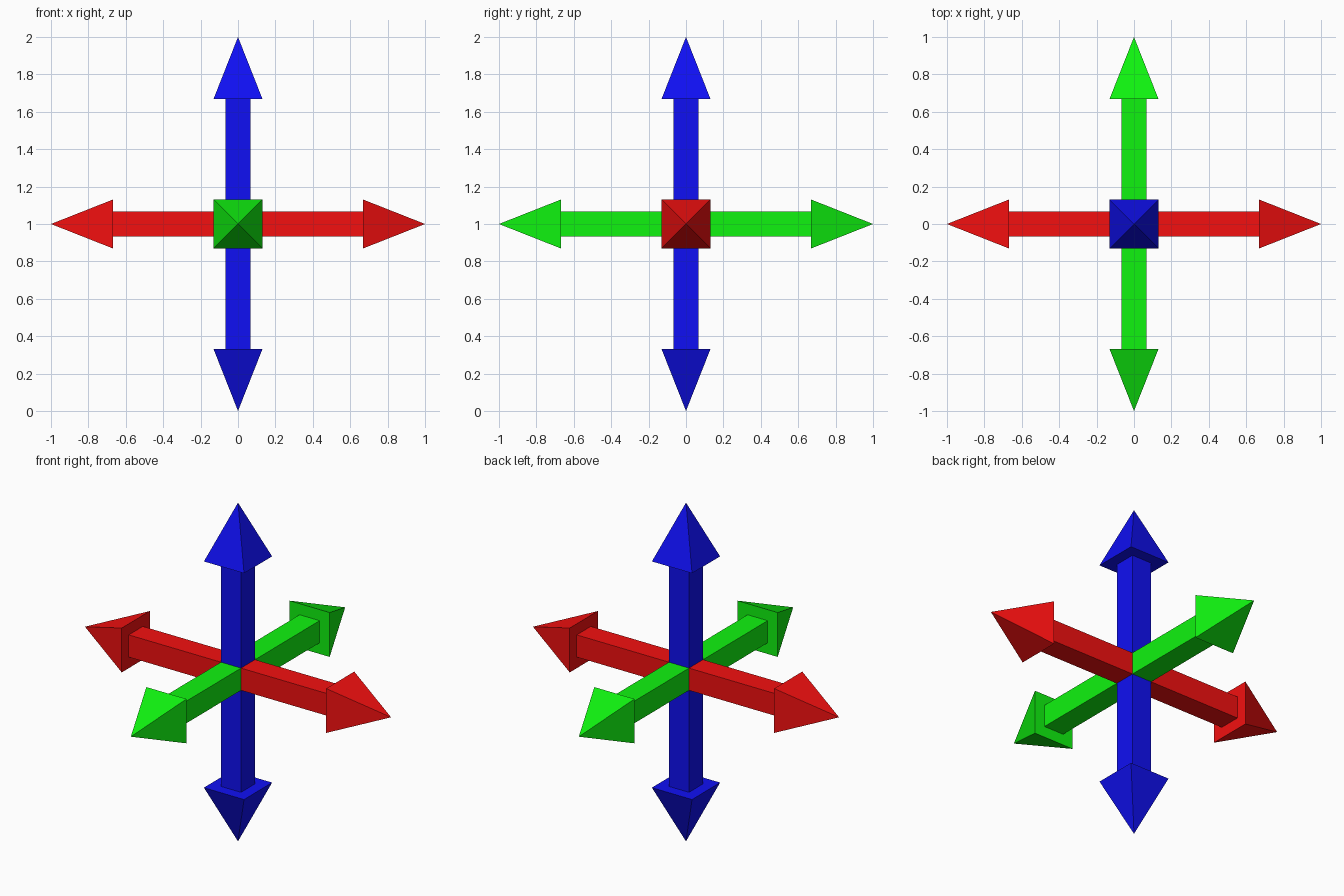
import bpy, bmesh
from math import pi
from mathutils import Matrix

if "Cube" in bpy.data.objects:
    bpy.data.objects.remove(bpy.data.objects["Cube"])

TIP, NECK, HEAD, SHAFT = 1.0, 0.668, 0.131, 0.0655
CENTRE = Matrix.Translation((0, 0, 1))


def double_arrow(name, rotation, color):
    bm = bmesh.new()

    # square rings along the axis: head base and shaft end, mirrored
    def ring(r, z):
        return [bm.verts.new((x * r, y * r, z))
                for x, y in ((1, 1), (-1, 1), (-1, -1), (1, -1))]

    rings = [ring(HEAD, -NECK), ring(SHAFT, -NECK), ring(SHAFT, NECK), ring(HEAD, NECK)]
    bottom = bm.verts.new((0, 0, -TIP))
    top = bm.verts.new((0, 0, TIP))
    for i in range(4):
        j = (i + 1) % 4
        for a, b in zip(rings, rings[1:]):
            bm.faces.new((a[i], a[j], b[j], b[i]))
        # pyramid points
        bm.faces.new((bottom, rings[0][j], rings[0][i]))
        bm.faces.new((rings[3][i], rings[3][j], top))
    bmesh.ops.recalc_face_normals(bm, faces=bm.faces)
    bm.transform(CENTRE @ rotation)

    mesh = bpy.data.meshes.new(name)
    bm.to_mesh(mesh)
    bm.free()
    mat = bpy.data.materials.new(name + "_color")
    mat.diffuse_color = (*color, 1)
    mat.use_nodes = True
    mat.node_tree.nodes["Principled BSDF"].inputs["Base Color"].default_value = mat.diffuse_color
    mesh.materials.append(mat)
    bpy.context.collection.objects.link(bpy.data.objects.new(name, mesh))


# one double-headed arrow per axis
double_arrow("side_arrow", Matrix.Rotation(pi / 2, 4, 'Y'), (0.9, 0.005, 0.005))
double_arrow("depth_arrow", Matrix.Rotation(pi / 2, 4, 'X'), (0.005, 0.9, 0.005))
double_arrow("vertical_arrow", Matrix.Identity(4), (0.005, 0.005, 0.9))
